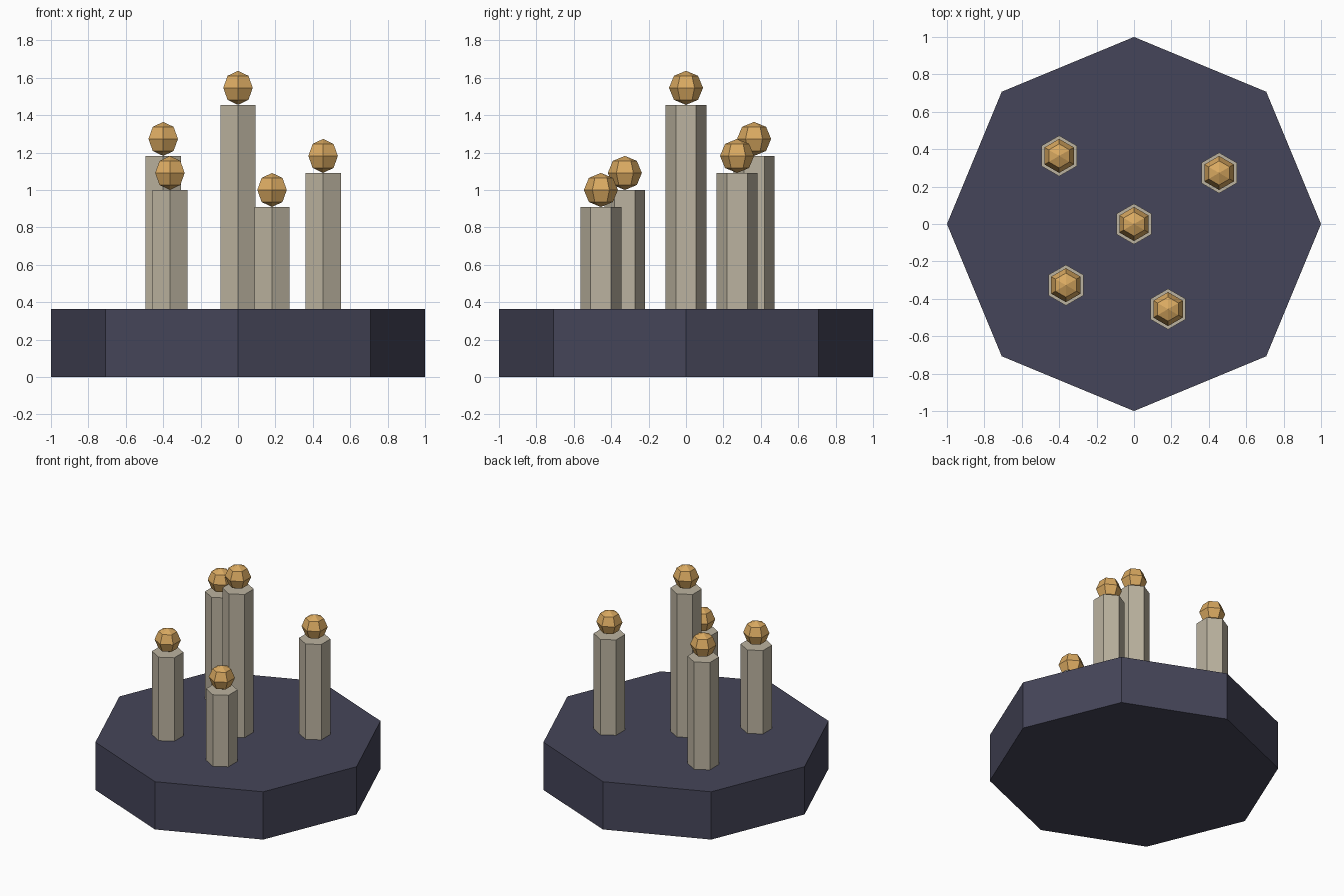
import bpy

cube = bpy.data.objects.get("Cube")
if cube:
    bpy.data.objects.remove(cube, do_unlink=True)


def material(name, rgb):
    mat = bpy.data.materials.new(name)
    mat.use_nodes = True
    mat.diffuse_color = (*rgb, 1)
    bsdf = next(n for n in mat.node_tree.nodes if n.type == 'BSDF_PRINCIPLED')
    bsdf.inputs["Base Color"].default_value = (*rgb, 1)
    return mat


slate = material("dark_slate", (0.06, 0.06, 0.1))
stone = material("pale_stone", (0.5, 0.45, 0.35))
gold = material("gold", (0.7, 0.4, 0.12))


def finish(name, mat):
    obj = bpy.context.object
    obj.name = name
    obj.data.materials.append(mat)
    return obj


def prism(name, sides, radius, x, y, bottom, top, mat):
    bpy.ops.mesh.primitive_cylinder_add(
        vertices=sides, radius=radius, depth=top - bottom,
        location=(x, y, (bottom + top) / 2))
    return finish(name, mat)


def ball(name, radius, x, y, z, mat):
    bpy.ops.mesh.primitive_uv_sphere_add(
        segments=6, ring_count=4, radius=radius, location=(x, y, z))
    return finish(name, mat)


BASE_TOP = 0.364
COLUMN_RADIUS = 0.109
BALL_RADIUS = 0.091

# Octagonal plinth
prism("base", 8, 1, 0, 0, 0, BASE_TOP, slate)

# Hexagonal columns, each carrying a faceted ball: x, y, top height
columns = {
    "centre": (0, 0, 1.455),
    "back_right": (-0.4, 0.364, 1.182),
    "back_left": (0.455, 0.273, 1.091),
    "front_right": (-0.364, -0.327, 1.0),
    "front_left": (0.182, -0.455, 0.909),
}
for place, (x, y, top) in columns.items():
    prism(place + "_column", 6, COLUMN_RADIUS, x, y, BASE_TOP, top, stone)
    ball(place + "_ball", BALL_RADIUS, x, y, top + BALL_RADIUS, gold)
